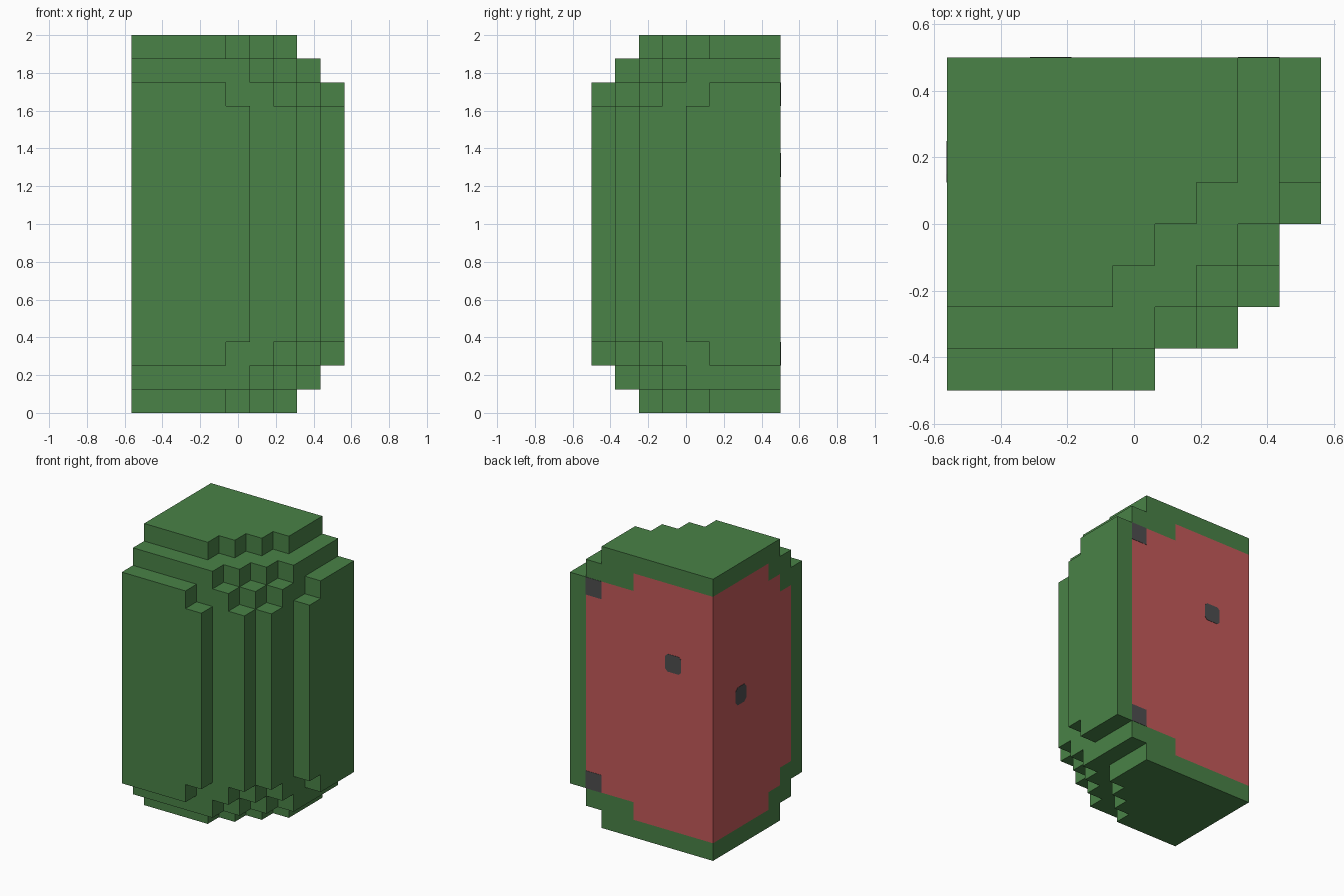
import bpy
import bmesh
from mathutils import Vector

cube = bpy.data.objects.get("Cube")
if cube:
    bpy.data.objects.remove(cube, do_unlink=True)

U = 0.125                       # block size
NX, NY, NZ = 9, 8, 16           # blocks along x, y (from the back), z


def make_material(name, rgb):
    mat = bpy.data.materials.new(name)
    mat.use_nodes = True
    col = (*rgb, 1.0)
    mat.diffuse_color = col
    mat.node_tree.nodes["Principled BSDF"].inputs["Base Color"].default_value = col
    return mat


rind_green = make_material("rind green", (0.067, 0.223, 0.063))
flesh_red = make_material("flesh red", (0.552, 0.102, 0.102))
seed_dark = make_material("seed dark", (0.076, 0.076, 0.078))

# Depth of the stepped rind for each x column, from the end layer to the body
DEPTHS = [
    (6, 6, 6, 6, 5, 4, 3, 0, 0),
    (7, 7, 7, 7, 7, 6, 5, 4, 0),
    (8, 8, 8, 8, 7, 7, 6, 5, 3),
    (8, 8, 8, 8, 8, 7, 7, 6, 4),
]
# Width of the flesh on the two cut faces, per layer in the same order
FLESH_BACK = (0, 5, 8, 8)
FLESH_SIDE = (0, 5, 6, 7)


def ring(k):
    """Layer distance from the nearest end, capped at the body."""
    return min(k, NZ - 1 - k, 3)


def filled(i, j, k):
    if not (0 <= i < NX and 0 <= j < NY and 0 <= k < NZ):
        return False
    return j < DEPTHS[ring(k)][i]


def to_world(i, j, k):
    return Vector(((i - NX / 2) * U, (NY / 2 - j) * U, k * U))


def is_flesh(i, j, k, axis, sign):
    if axis == 1 and sign < 0:
        return i < FLESH_BACK[ring(k)]
    if axis == 0 and sign < 0:
        return j < FLESH_SIDE[ring(k)]
    return False


def link(name, bm, mats):
    mesh = bpy.data.meshes.new(name)
    bm.to_mesh(mesh)
    bm.free()
    for m in mats:
        mesh.materials.append(m)
    obj = bpy.data.objects.new(name, mesh)
    bpy.context.collection.objects.link(obj)
    return obj


# Melon wedge: only the outer sides of the blocks, coloured by cut face
bm = bmesh.new()
for i in range(NX):
    for j in range(NY):
        for k in range(NZ):
            if not filled(i, j, k):
                continue
            for axis in range(3):
                for sign in (-1, 1):
                    near = [i, j, k]
                    near[axis] += sign
                    if filled(*near):
                        continue
                    a, b = (axis + 1) % 3, (axis + 2) % 3
                    corners = []
                    for da, db in ((0, 0), (1, 0), (1, 1), (0, 1)):
                        c = [i, j, k]
                        c[axis] += sign > 0
                        c[a] += da
                        c[b] += db
                        corners.append(bm.verts.new(to_world(*c)))
                    # the y axis is mirrored, so outward winding flips
                    face = bm.faces.new(corners if sign < 0 else corners[::-1])
                    face.material_index = int(is_flesh(i, j, k, axis, sign))
bmesh.ops.remove_doubles(bm, verts=bm.verts, dist=0.001)
# Merge the squares into large flat faces
bmesh.ops.dissolve_limit(bm, angle_limit=0.01, verts=bm.verts, edges=bm.edges,
                         delimit={'MATERIAL', 'NORMAL'})
link("melon_wedge", bm, [rind_green, flesh_red])


def add_seed(name, axis, column, layer, chamfer):
    """Thin plate one block wide on the back (axis 1) or side (axis 0) cut."""
    if axis == 1:
        centre = to_world(column + 0.5, 0, layer + 0.5)
    else:
        centre = to_world(0, column + 0.5, layer + 0.5)
    size = Vector((U, U, U))
    size[axis] = 0.004
    plate = bmesh.new()
    bmesh.ops.create_cube(plate, size=1.0)
    for v in plate.verts:
        v.co = Vector([v.co[n] * size[n] for n in range(3)]) + centre
    if chamfer:
        edges = [e for e in plate.edges
                 if abs((e.verts[0].co - e.verts[1].co)[axis]) > 0.001]
        bmesh.ops.bevel(plate, geom=edges, offset=chamfer, segments=1,
                        affect='EDGES')
    link(name, plate, [seed_dark])


# Seeds
add_seed("upper_corner_seed", 1, 7, 13, 0)
add_seed("lower_corner_seed", 1, 7, 2, 0)
add_seed("back_seed", 1, 2, 10, 0.018)
add_seed("side_seed", 0, 2, 8, 0.025)
